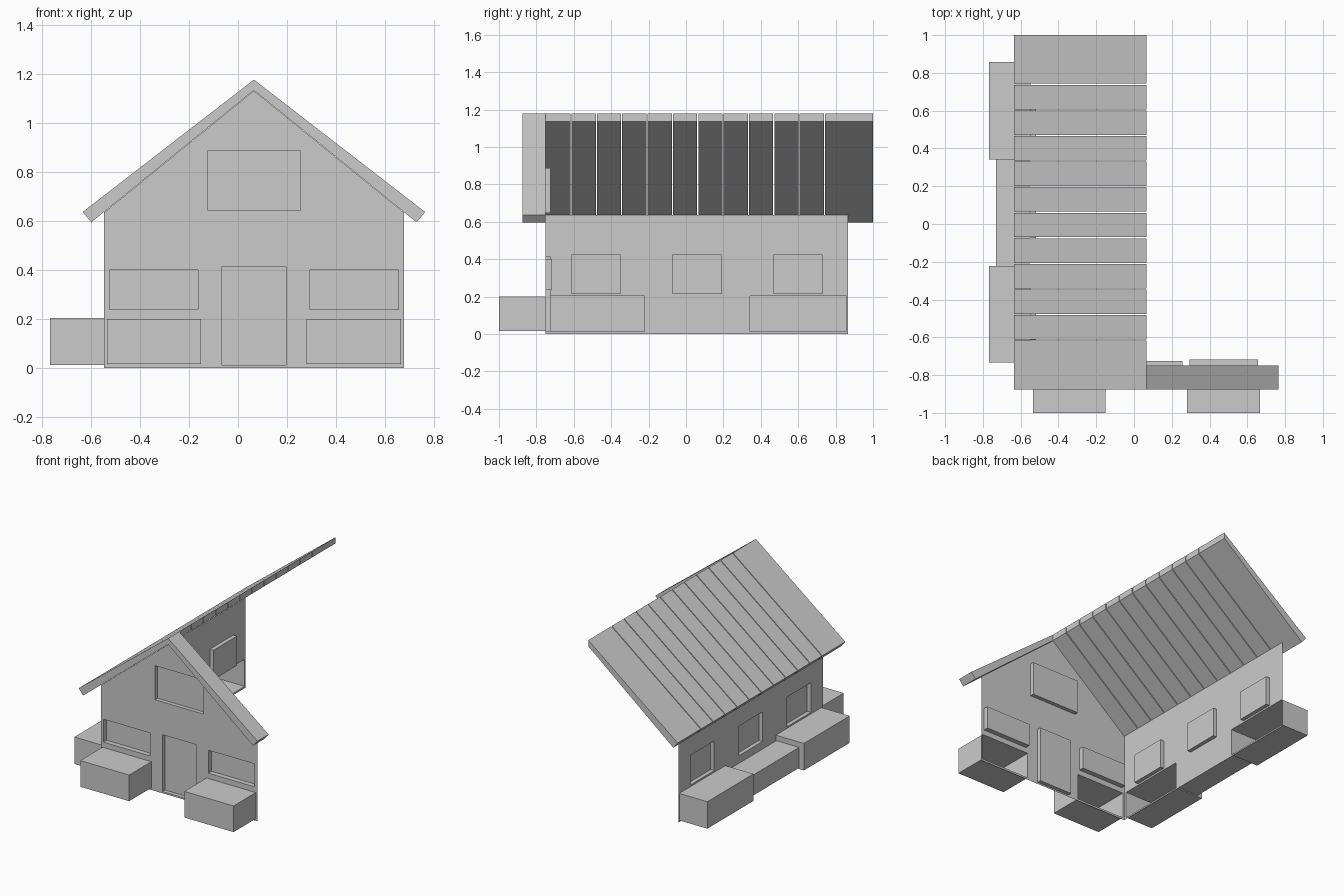
import bpy, bmesh
from mathutils import Vector

if "Cube" in bpy.data.objects:
    bpy.data.objects.remove(bpy.data.objects["Cube"])

# wall mappings: (u along wall, v up, d depth into the house) -> world
FRONT_Y, LEFT_X = -0.752, -0.548
RIDGE_X = 0.065

def front(u, v, d=0.0):
    return Vector((u, FRONT_Y + d, v))

def left(u, v, d=0.0):
    return Vector((LEFT_X + d, u, v))

OUTWARD = {front: Vector((0, -1, 0)), left: Vector((-1, 0, 0))}

def finish(name, bm):
    me = bpy.data.meshes.new(name)
    bm.to_mesh(me)
    bm.free()
    ob = bpy.data.objects.new(name, me)
    bpy.context.collection.objects.link(ob)
    return ob

def rect(r):
    u0, u1, v0, v1 = r
    return [(u0, v0), (u1, v0), (u1, v1), (u0, v1)]

def wall(name, place, outline, holes):
    """Flat wall with rectangular openings."""
    bm = bmesh.new()
    edges = []
    for loop in [outline] + [rect(h) for h in holes]:
        vs = [bm.verts.new(place(u, v)) for u, v in loop]
        edges += [bm.edges.new((vs[i], vs[i - 1])) for i in range(len(vs))]
    bmesh.ops.triangle_fill(bm, edges=edges, use_beauty=True, normal=OUTWARD[place])
    for f in bm.faces:
        f.normal_update()
        if f.normal.dot(OUTWARD[place]) < 0:
            f.normal_flip()
    return finish(name, bm)

def pocket(name, place, r, depth):
    """Box open towards the wall: recess (depth > 0) or planter (depth < 0)."""
    bm = bmesh.new()
    a = [bm.verts.new(place(u, v)) for u, v in rect(r)]
    b = [bm.verts.new(place(u, v, depth)) for u, v in rect(r)]
    cap = bm.faces.new(b)
    for i in range(4):
        bm.faces.new((a[i - 1], a[i], b[i], b[i - 1]))
    bmesh.ops.recalc_face_normals(bm, faces=bm.faces[:])
    cap.normal_update()
    if cap.normal.dot(OUTWARD[place]) < 0:
        bmesh.ops.reverse_faces(bm, faces=bm.faces[:])
    return finish(name, bm)

def prism(name, section, y0, y1, caps=True):
    """Extrude an x-z section along y."""
    bm = bmesh.new()
    a = [bm.verts.new((x, y0, z)) for x, z in section]
    b = [bm.verts.new((x, y1, z)) for x, z in section]
    if caps:
        bm.faces.new(a)
        bm.faces.new(b[::-1])
    for i in range(len(a)):
        bm.faces.new((a[i - 1], a[i], b[i], b[i - 1]))
    bmesh.ops.recalc_face_normals(bm, faces=bm.faces[:])
    return finish(name, bm)

# openings: name -> (rectangle, depth)
front_parts = {
    "front_planter_left": ((-0.535, -0.152, 0.015, 0.2), -0.248),
    "front_planter_right": ((0.28, 0.666, 0.015, 0.2), -0.248),
    "front_window_left": ((-0.526, -0.163, 0.238, 0.4), 0.035),
    "front_window_right": ((0.295, 0.656, 0.238, 0.4), 0.035),
    "upper_window": ((-0.125, 0.256, 0.646, 0.887), 0.028),
    "door": ((-0.066, 0.196, 0.012, 0.414), 0.028),
}
left_parts = {
    "side_planter_front": ((-0.733, -0.222, 0.012, 0.203), -0.22),
    "side_planter_back": ((0.342, 0.858, 0.012, 0.203), -0.22),
}
for i, y in enumerate((-0.613, -0.073, 0.467)):
    left_parts[f"side_window_{i + 1}"] = ((y, y + 0.264, 0.215, 0.424), 0.028)

for place, parts in ((front, front_parts), (left, left_parts)):
    for name, (r, d) in parts.items():
        pocket(name, place, r, d)

# walls (the house is open at the back and right)
EAVE = 0.635
wall("front_wall", front,
     [(LEFT_X, 0), (0.678, 0), (0.678, EAVE), (RIDGE_X, 1.133), (LEFT_X, EAVE)],
     [p[0] for p in front_parts.values()])
wall("left_wall", left, rect((FRONT_Y, 0.866, 0, EAVE)),
     [p[0] for p in left_parts.values()])

# low box joining the two side planters
prism("side_planter_middle",
      [(-0.73, 0.02), (-0.553, 0.02), (-0.553, 0.165), (-0.73, 0.165)],
      -0.222, 0.342, caps=False)

# roof: left slope of separate panels, right slope only a front strip
slope = [(RIDGE_X, 1.178), (-0.635, 0.637), (-0.6, 0.595), (RIDGE_X, 1.135)]
seams = [-0.875] + [-0.615 + 0.1355 * i for i in range(11)] + [1.0]
GAP = 0.003
for i in range(12):
    y0 = seams[i] + (GAP if i else 0)
    y1 = seams[i + 1] - (GAP if i < 11 else 0)
    prism(f"roof_panel_{i + 1}", slope, y0, y1)
prism("roof_front_strip", [(2 * RIDGE_X - x, z) for x, z in slope], -0.875, -0.75)
